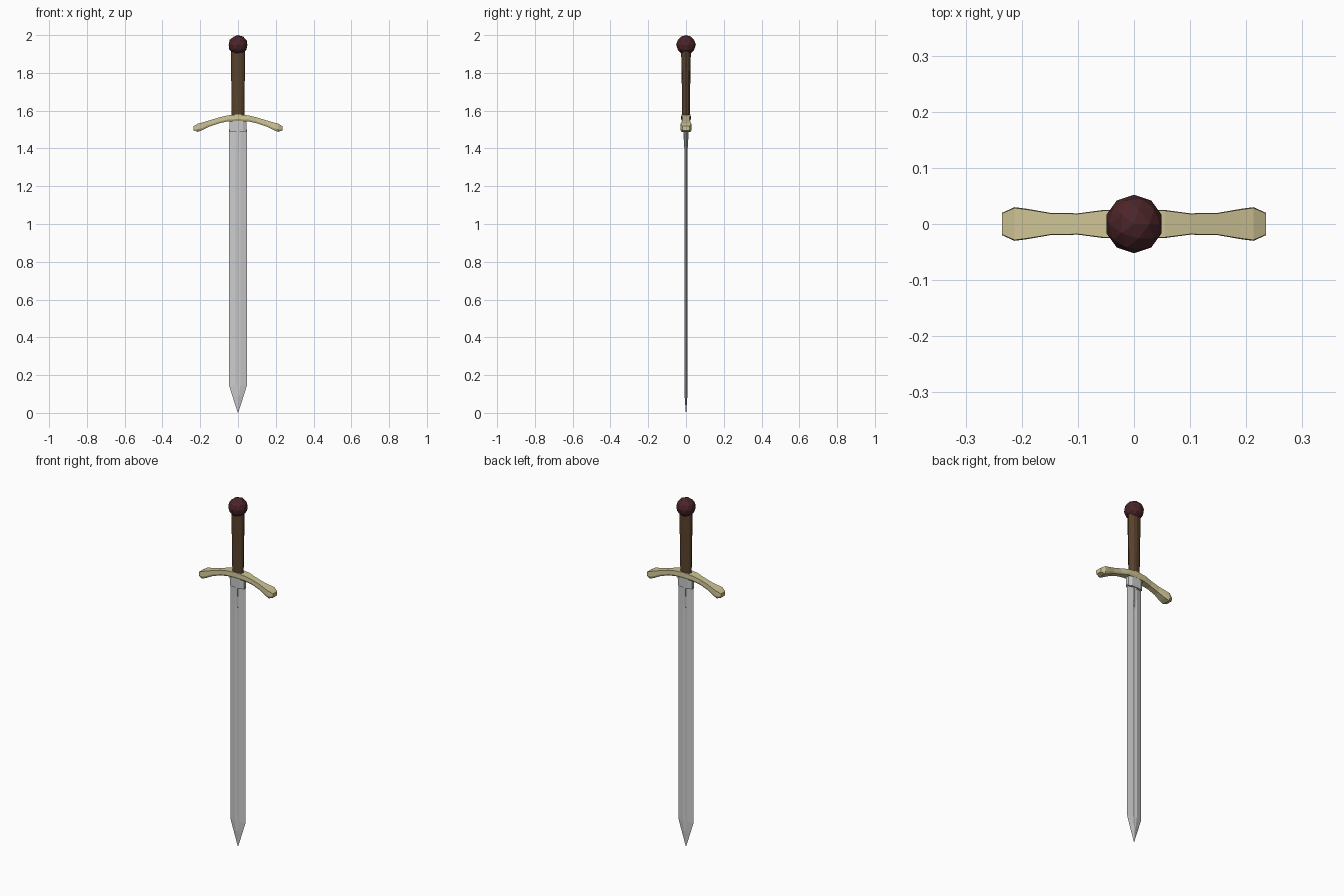
import bpy, bmesh, math

if "Cube" in bpy.data.objects:
    bpy.data.objects.remove(bpy.data.objects["Cube"])


def colour(ob, rgb):
    m = bpy.data.materials.new(ob.name + "_material")
    m.diffuse_color = (*rgb, 1)
    m.use_nodes = True
    m.node_tree.nodes["Principled BSDF"].inputs["Base Color"].default_value = m.diffuse_color
    ob.data.materials.append(m)


def loft(name, rings):
    """Skin a list of equal-length point rings and cap both ends."""
    bm = bmesh.new()
    loops = [[bm.verts.new(p) for p in ring] for ring in rings]
    n = len(loops[0])
    for a, b in zip(loops, loops[1:]):
        for i in range(n):
            j = (i + 1) % n
            bm.faces.new((a[i], a[j], b[j], b[i]))
    bm.faces.new(loops[0])
    bm.faces.new(loops[-1])
    bmesh.ops.remove_doubles(bm, verts=bm.verts, dist=0.00005)
    bmesh.ops.recalc_face_normals(bm, faces=bm.faces)
    me = bpy.data.meshes.new(name)
    bm.to_mesh(me)
    bm.free()
    ob = bpy.data.objects.new(name, me)
    bpy.context.collection.objects.link(ob)
    return ob


# Blade: bevelled edges with a shallow central groove that ends near the tip
def blade_ring(z, w, flat, y, groove):
    half = [(w, 0), (flat, -y), (0, -groove), (-flat, -y)]
    return [(px, py, z) for px, py in half + [(-px, -py) for px, py in half]]


loft("blade", [
    blade_ring(0.0, 0.001, 0.0005, 0.0008, 0.001),
    blade_ring(0.09, 0.030, 0.006, 0.007, 0.0075),
    blade_ring(0.145, 0.047, 0.012, 0.008, 0.0055),
    blade_ring(1.37, 0.047, 0.012, 0.008, 0.0055),
    blade_ring(1.50, 0.047, 0.012, 0.009, 0.0065),
])

# Tapered spine at the root of the blade, on both faces
loft("blade_spine", [
    [(sx * w, sy * y, z) for sx, sy in ((-1, -1), (1, -1), (1, 1), (-1, 1))]
    for z, w, y in ((1.365, 0.002, 0.006), (1.40, 0.006, 0.009), (1.50, 0.007, 0.015))
])

# Blade collar under the guard
loft("blade_collar", [
    [(w, -y * 0.55, z), (w * 0.6, -y, z), (-w * 0.6, -y, z), (-w, -y * 0.55, z),
     (-w, y * 0.55, z), (-w * 0.6, y, z), (w * 0.6, y, z), (w, y * 0.55, z)]
    for z, w, y in ((1.49, 0.045, 0.018), (1.56, 0.045, 0.020))
])

# Crossguard: x, half depth, underside z, top z; mirrored to both sides
side = [(0.0, 0.026, 1.545, 1.580), (0.055, 0.025, 1.543, 1.575),
        (0.10, 0.019, 1.533, 1.564), (0.15, 0.020, 1.516, 1.549),
        (0.19, 0.027, 1.496, 1.537), (0.213, 0.030, 1.488, 1.531),
        (0.235, 0.020, 1.495, 1.518)]
stations = [(-x, y, a, b) for x, y, a, b in reversed(side[1:])] + side
guard = loft("crossguard", [
    [(x, -y * 0.8, a), (x, -y, a + 0.3 * (b - a)), (x, -y * 0.95, b),
     (x, y * 0.95, b), (x, y, a + 0.3 * (b - a)), (x, y * 0.8, a)]
    for x, y, a, b in stations])
colour(guard, (0.62, 0.55, 0.30))

# Oval grip, slightly wider towards the pommel
grip = loft("grip", [
    [(w * math.cos(t * math.tau / 12), d * math.sin(t * math.tau / 12), z) for t in range(12)]
    for z, w, d in ((1.56, 0.033, 0.021), (1.72, 0.035, 0.022),
                    (1.82, 0.037, 0.024), (1.93, 0.038, 0.026))])
colour(grip, (0.10, 0.055, 0.025))

# Faceted ball pommel
bpy.ops.mesh.primitive_ico_sphere_add(subdivisions=2, radius=0.052, location=(0, 0, 1.948))
pommel = bpy.context.object
pommel.name = "pommel"
colour(pommel, (0.07, 0.018, 0.022))
